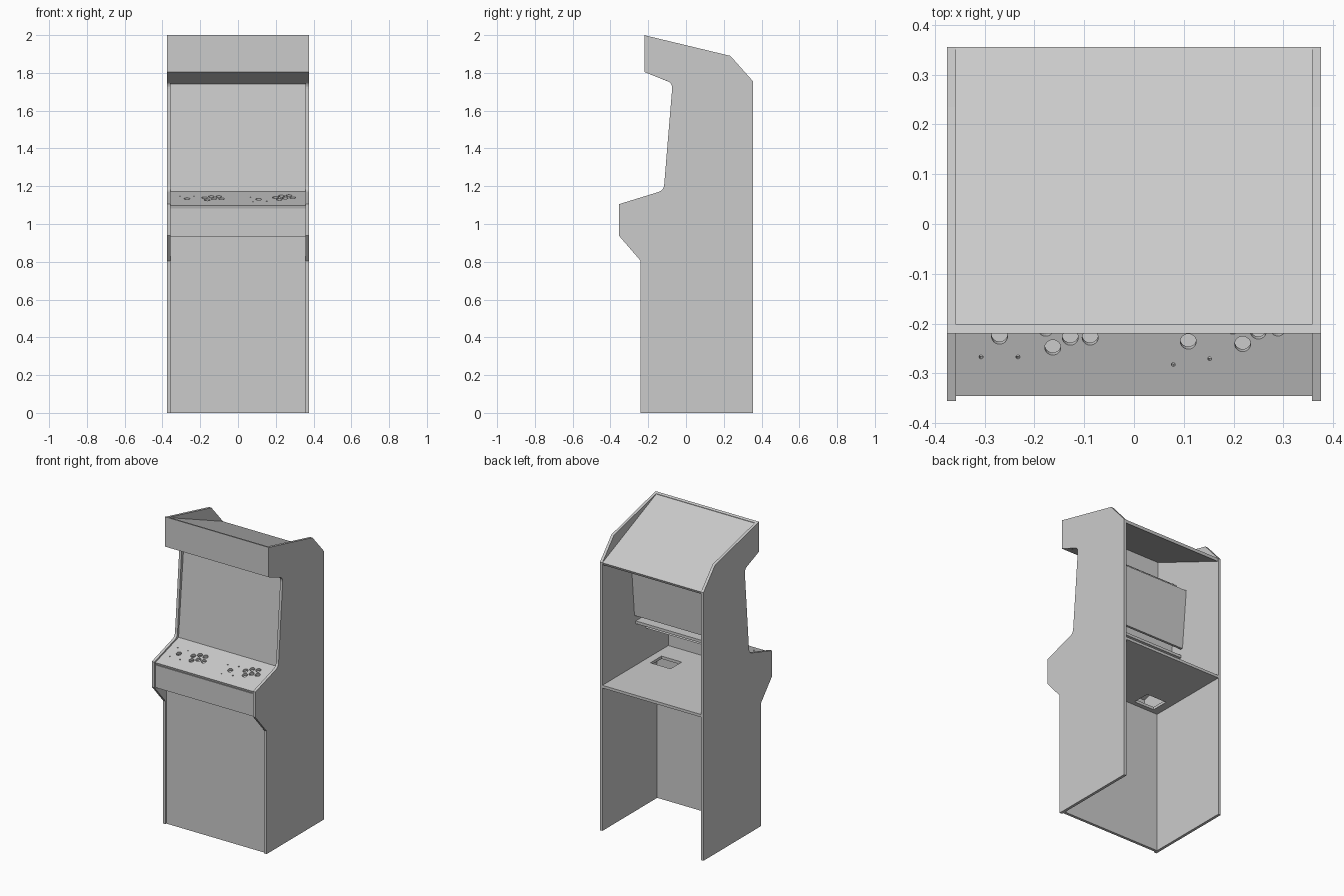
import bpy, bmesh, math
from mathutils import Matrix, Vector

if "Cube" in bpy.data.objects:
    bpy.data.objects.remove(bpy.data.objects["Cube"])

# Single plain board colour
grey = bpy.data.materials.new("board_grey")
grey.use_nodes = True
grey.diffuse_color = (0.6, 0.6, 0.6, 1)
grey.node_tree.nodes["Principled BSDF"].inputs["Base Color"].default_value = (0.6, 0.6, 0.6, 1)

HALF = 0.375            # half width of the cabinet
T = 0.018               # board thickness
INNER = HALF - T


def finish(name, bm):
    bmesh.ops.recalc_face_normals(bm, faces=bm.faces)
    mesh = bpy.data.meshes.new(name)
    bm.to_mesh(mesh)
    bm.free()
    mesh.materials.append(grey)
    obj = bpy.data.objects.new(name, mesh)
    bpy.context.collection.objects.link(obj)
    return obj


def prism(name, profile, x0, x1):
    """Extrude a (y, z) profile from x0 to x1."""
    bm = bmesh.new()
    face = bm.faces.new([bm.verts.new((x0, y, z)) for y, z in profile])
    ext = bmesh.ops.extrude_face_region(bm, geom=[face])
    verts = [v for v in ext["geom"] if isinstance(v, bmesh.types.BMVert)]
    bmesh.ops.translate(bm, verts=verts, vec=(x1 - x0, 0, 0))
    return finish(name, bm)


def board(name, a, b, half=INNER, thick=T):
    """Board from a to b in (y, z); thickness lies to the right of a->b."""
    a, b = Vector(a), Vector(b)
    d = (b - a).normalized()
    n = Vector((d.y, -d.x)) * thick
    return prism(name, [a, b, b + n, a + n], -half, half)


def cut(target, cutter):
    mod = target.modifiers.new("holes", "BOOLEAN")
    mod.operation = "DIFFERENCE"
    mod.solver = "EXACT"
    mod.object = cutter
    cutter.hide_render = True
    bpy.context.view_layer.objects.active = target
    bpy.ops.object.modifier_apply(modifier=mod.name)
    bpy.data.objects.remove(cutter)


def fillet(p, c, q, r, steps=6):
    """Rounded corner at c between p and q."""
    p, c, q = Vector(p), Vector(c), Vector(q)
    a = c + (p - c).normalized() * r
    b = c + (q - c).normalized() * r
    ts = [i / steps for i in range(steps + 1)]
    return [a * (1 - t) ** 2 + c * 2 * t * (1 - t) + b * t * t for t in ts]


# Side panels
FRONT_TOP = (-0.22, 2.0)
BACK_TOP = (0.355, 1.755)
LIP = (-0.22, 1.805)
THROAT = (-0.071, 1.745)
ELBOW = (-0.118, 1.178)
NOSE = (-0.355, 1.105)
outline = [(-0.202, 1.995), (0.235, 1.89), BACK_TOP, (0.355, 0), (-0.24, 0),
           (-0.24, 0.805), (-0.355, 0.938), NOSE]
outline += fillet(NOSE, ELBOW, THROAT, 0.03)
outline += fillet(ELBOW, THROAT, LIP, 0.03)
outline += [(-0.202, 1.797)]
prism("left_side", outline, INNER, HALF)
prism("right_side", outline, -HALF, -INNER)

# Header: front board, sloping underside and sloping roof
prism("header_front", [FRONT_TOP, (-0.202, 1.995), (-0.202, 1.797), LIP], -HALF, HALF)
board("header_underside", (-0.06, 1.74), (-0.202, 1.797), thick=T)
board("roof", (-0.202, 1.992), BACK_TOP)

# Screen, the board behind it and the ledge that carries it
board("screen", (-0.105, 1.172), (-0.052, 1.742))
board("monitor_back", (0.005, 1.285), (0.04, 1.667))
board("monitor_ledge", (-0.085, 1.243), (0.01, 1.243))

# Lower cabinet front and the front of the control box
board("lower_front", (-0.23, 0), (-0.23, 0.935))
board("control_front", (-0.345, 0.935), (-0.345, 1.083))

# Inner shelf with two square openings
shelf = board("inner_shelf", (-0.327, 0.953), (0.355, 0.953))
bm = bmesh.new()
for side in (-1, 1):
    place = Matrix.Translation((side * 0.232, -0.125, 0.944)) @ Matrix.Diagonal((0.146, 0.115, 0.1, 1))
    bmesh.ops.create_cube(bm, size=1, matrix=place)
cut(shelf, finish("shelf_cutter", bm))

# Control panel with joystick, button and screw holes
P0, P1 = Vector((-0.345, 1.098)), Vector((-0.1, 1.173))
panel = board("control_panel", P0, P1)
slope = (P1.y - P0.y) / (P1.x - P0.x)
tilt = Matrix.Rotation(math.atan(slope), 4, "X")
bm = bmesh.new()


def hole(x, y, radius, sides):
    z = P0.y + (y - P0.x) * slope
    bmesh.ops.create_cone(bm, cap_ends=True, segments=sides, radius1=radius, radius2=radius,
                          depth=0.08, matrix=Matrix.Translation((x, y, z)) @ tilt)


# Each station: stick position and the turn of its layout
layout = [(0.107, -0.022), (0.142, -0.002), (0.182, -0.002),
          (0.093, 0.016), (0.128, 0.036), (0.168, 0.036)]
for sx, sy, turn in ((-0.27, -0.226, 0), (0.109, -0.236, math.radians(9))):
    c, s = math.cos(turn), math.sin(turn)
    spots = [(0, 0, 0.016, 24)] + [(u, v, 0.016, 24) for u, v in layout]
    spots += [(u, v, 0.004, 10) for u in (-0.037, 0.037) for v in (-0.041, 0.041)]
    for u, v, r, n in spots:
        hole(sx + u * c - v * s, sy + u * s + v * c, r, n)
cut(panel, finish("panel_cutter", bm))
